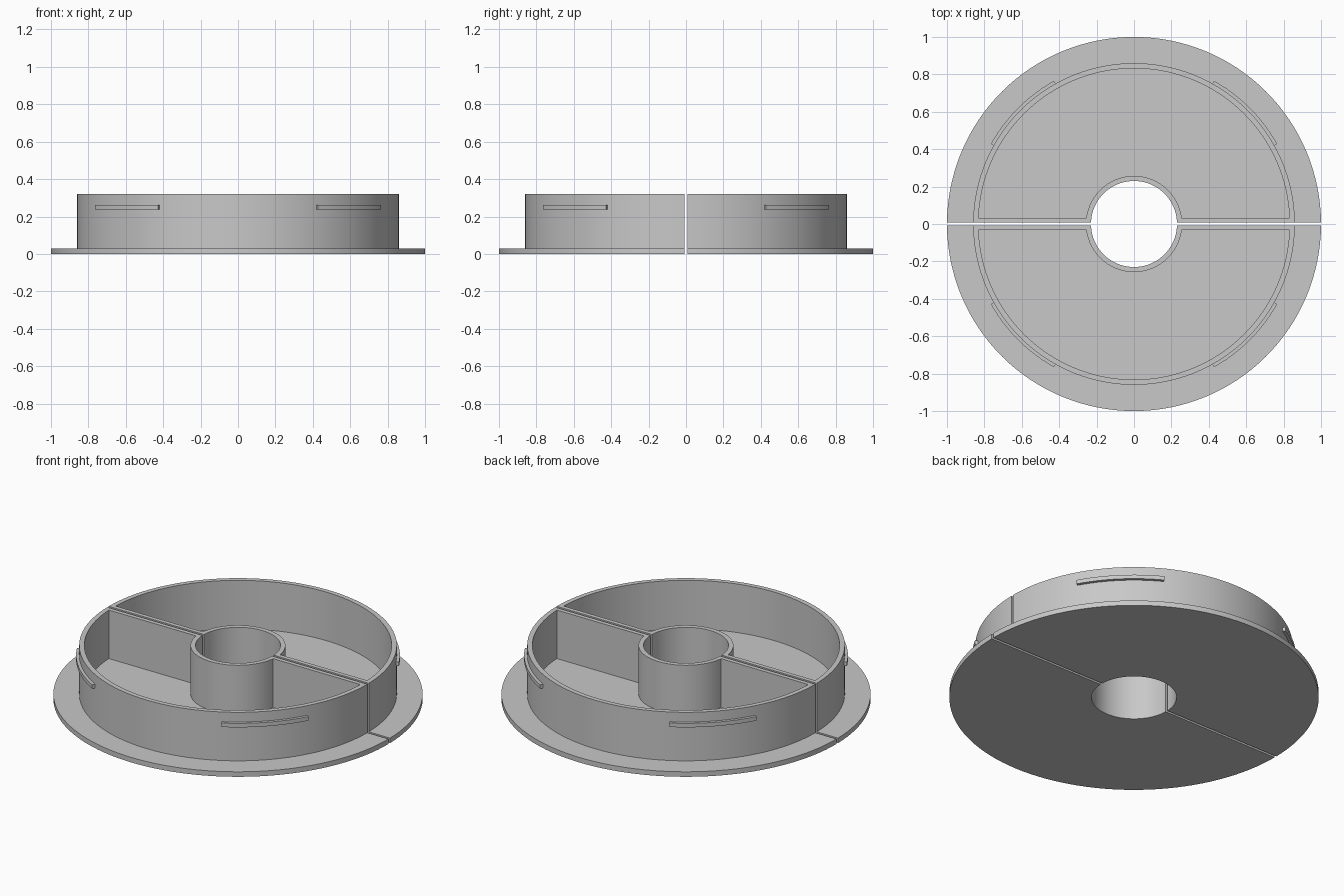
import bpy
import bmesh
from math import asin, sin, cos, pi, radians

cube = bpy.data.objects.get("Cube")
if cube:
    bpy.data.objects.remove(cube)

GAP = 0.007          # half of the slit between the two trays
WALL = 0.032         # inner face of the straight divider wall
FLOOR, RIM = 0.03, 0.32
STEPS = 64           # segments per half circle

grey = bpy.data.materials.new("plain grey")
grey.use_nodes = True
colour = (0.58, 0.58, 0.58, 1)
grey.diffuse_color = colour
grey.node_tree.nodes["Principled BSDF"].inputs["Base Color"].default_value = colour


def arc(radius, start, end, steps):
    return [(radius * cos(start + (end - start) * i / steps),
             radius * sin(start + (end - start) * i / steps)) for i in range(steps + 1)]


def half_ring(inner, outer, inset):
    """Closed outline of a half ring whose straight edge lies at y = inset."""
    a, b = asin(inset / outer), asin(inset / inner)
    return arc(outer, a, pi - a, STEPS) + arc(inner, pi - b, b, STEPS)


def add_loops(bm, levels):
    return [[bm.verts.new((x, y, z)) for x, y in outline] for outline, z in levels]


def bridge(bm, low, high):
    for i in range(len(low)):
        j = (i + 1) % len(low)
        bm.faces.new((low[i], low[j], high[j], high[i]))


def cap(bm, loop):
    n = len(loop)
    for i in range(n // 2 - 1):
        bm.faces.new((loop[i], loop[i + 1], loop[n - 2 - i], loop[n - 1 - i]))


def finish(bm, name, turn):
    bmesh.ops.recalc_face_normals(bm, faces=bm.faces)
    mesh = bpy.data.meshes.new(name)
    bm.to_mesh(mesh)
    bm.free()
    mesh.materials.append(grey)
    obj = bpy.data.objects.new(name, mesh)
    bpy.context.collection.objects.link(obj)
    obj.rotation_euler.z = turn
    bpy.ops.object.select_all(action="DESELECT")
    obj.select_set(True)
    bpy.context.view_layer.objects.active = obj
    bpy.ops.object.shade_smooth_by_angle(angle=radians(30))


def solid(name, outline, bottom, top, turn):
    bm = bmesh.new()
    low, high = add_loops(bm, [(outline, bottom), (outline, top)])
    bridge(bm, low, high)
    cap(bm, low)
    cap(bm, high)
    finish(bm, name, turn)


def hollow_wall(name, outside, inside, bottom, top, turn):
    bm = bmesh.new()
    loops = add_loops(bm, [(outside, bottom), (outside, top), (inside, top), (inside, bottom)])
    for k in range(4):
        bridge(bm, loops[k], loops[(k + 1) % 4])
    finish(bm, name, turn)


# Two matching half trays: flanged floor, surrounding wall and two snap ridges
for side, turn in (("back", 0), ("front", pi)):
    solid(side + "_floor_flange", half_ring(0.23, 1.0, GAP), 0, FLOOR, turn)
    hollow_wall(side + "_tray_wall", half_ring(0.23, 0.86, GAP),
                half_ring(0.257, 0.832, WALL), FLOOR, RIM, turn)
    for number, middle in enumerate((45, 135), 1):
        a, b = radians(middle - 15.8), radians(middle + 15.8)
        ridge = arc(0.877, a, b, 12) + arc(0.85, b, a, 12)
        solid(f"{side}_snap_ridge_{number}", ridge, 0.238, 0.262, turn)
